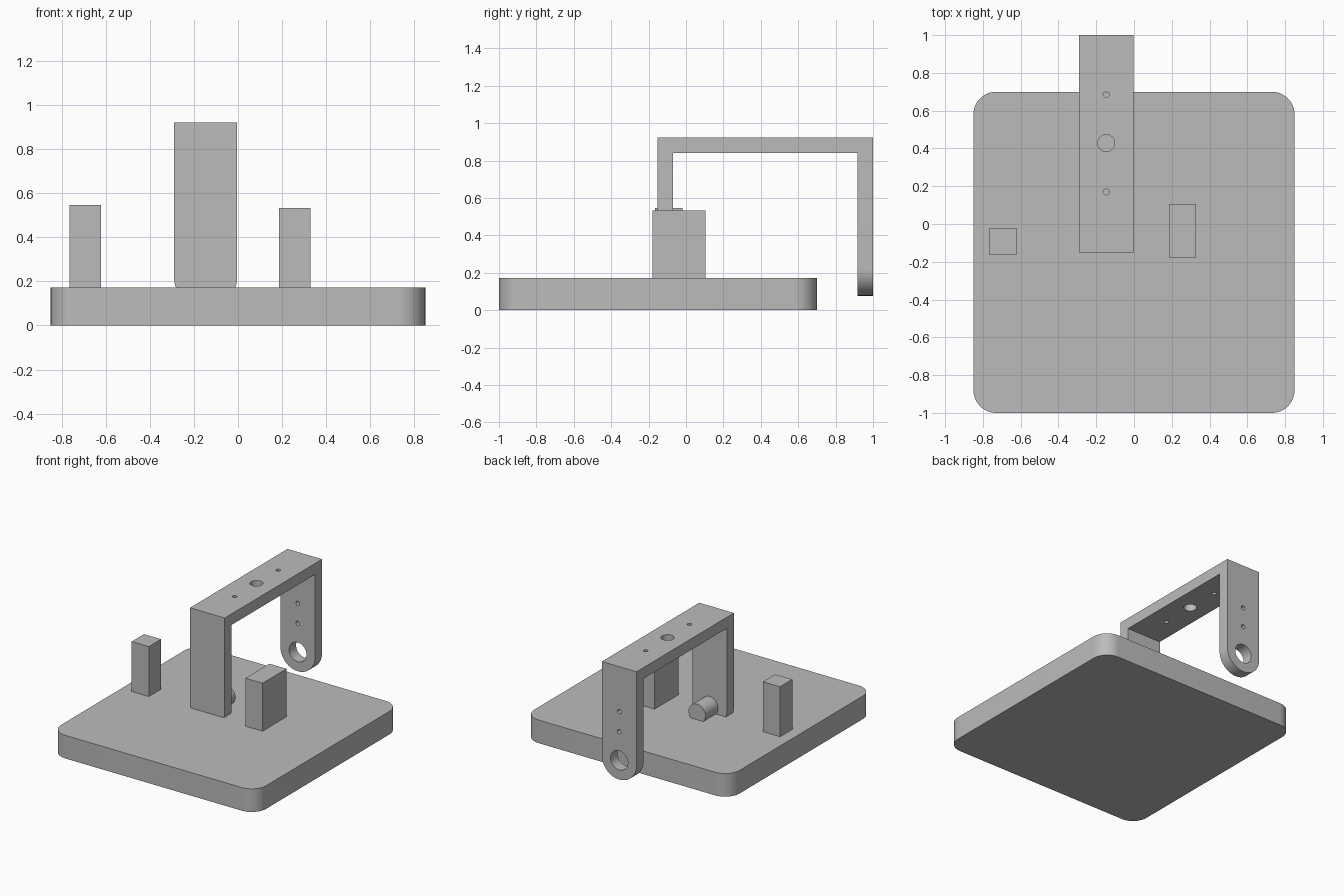
import bpy
import bmesh
import math
from mathutils import Matrix

default = bpy.data.objects.get("Cube")
if default:
    bpy.data.objects.remove(default, do_unlink=True)

grey = bpy.data.materials.new("plain_grey")
grey.use_nodes = True
colour = (0.5, 0.5, 0.5, 1.0)
grey.diffuse_color = colour
grey.node_tree.nodes["Principled BSDF"].inputs["Base Color"].default_value = colour

AXIS_X = -0.147          # centre line of the bracket
HALF_W = 0.1435          # half the bracket width
PIVOT_Z = 0.22           # height of the pivot hole
BASE_TOP = 0.173


def prism(name, points, start, end, axis):
    """Extrude a 2D outline along an axis: x uses (y, z), y uses (x, z), z uses (x, y)."""
    def place(a, b, t):
        return {"x": (t, a, b), "y": (a, t, b), "z": (a, b, t)}[axis]
    bm = bmesh.new()
    face = bm.faces.new([bm.verts.new(place(a, b, start)) for a, b in points])
    grown = bmesh.ops.extrude_face_region(bm, geom=[face])
    shift = place(0, 0, end - start)
    verts = [v for v in grown["geom"] if isinstance(v, bmesh.types.BMVert)]
    bmesh.ops.translate(bm, verts=verts, vec=shift)
    bmesh.ops.recalc_face_normals(bm, faces=bm.faces)
    mesh = bpy.data.meshes.new(name)
    bm.to_mesh(mesh)
    bm.free()
    mesh.materials.append(grey)
    obj = bpy.data.objects.new(name, mesh)
    bpy.context.collection.objects.link(obj)
    return obj


def arc(cx, cy, r, first, last, steps):
    angles = [math.radians(first + (last - first) * i / steps) for i in range(steps + 1)]
    return [(cx + r * math.cos(a), cy + r * math.sin(a)) for a in angles]


def circle(cx, cy, r, steps=48):
    return arc(cx, cy, r, 0, 360, steps)[:-1]


def rect(x0, x1, y0, y1):
    return [(x0, y0), (x1, y0), (x1, y1), (x0, y1)]


def select(obj):
    bpy.ops.object.select_all(action="DESELECT")
    obj.select_set(True)
    bpy.context.view_layer.objects.active = obj


def carve(obj, cutter, operation="DIFFERENCE"):
    cutter.hide_render = True
    mod = obj.modifiers.new("carve", "BOOLEAN")
    mod.operation = operation
    mod.solver = "EXACT"
    mod.object = cutter
    select(obj)
    bpy.ops.object.modifier_apply(modifier=mod.name)
    bpy.data.objects.remove(cutter, do_unlink=True)


def smooth(obj):
    select(obj)
    bpy.ops.object.shade_smooth_by_angle(angle=math.radians(30))


# Base plate with rounded corners
r = 0.12
corners = [(0.85 - r, 0.70 - r, 0), (-0.85 + r, 0.70 - r, 90),
           (-0.85 + r, -1 + r, 180), (0.85 - r, -1 + r, 270)]
outline = [p for x, y, a in corners for p in arc(x, y, r, a, a + 90, 12)]
base = prism("base_plate", outline, 0, BASE_TOP, "z")
smooth(base)

# Two upright blocks
prism("right_post", rect(-0.765, -0.623, -0.165, -0.02), BASE_TOP, 0.547, "z")
prism("left_post", rect(0.186, 0.328, -0.178, 0.105), BASE_TOP, 0.532, "z")

# U bracket: side profile trimmed by a round-ended outline
low, top, thick = PIVOT_Z - HALF_W, 0.922, 0.083
front, back = -0.152, 1.0
u_profile = [(front, low - 0.02), (front, top), (back, top), (back, low - 0.02),
             (back - thick, low - 0.02), (back - thick, top - thick),
             (front + thick, top - thick), (front + thick, low - 0.02)]
bracket = prism("u_bracket", u_profile, AXIS_X - 0.2, AXIS_X + 0.2, "x")
round_end = arc(AXIS_X, PIVOT_Z, HALF_W, 180, 360, 32)
round_end += [(AXIS_X + HALF_W, top + 0.1), (AXIS_X - HALF_W, top + 0.1)]
carve(bracket, prism("trim_outline", round_end, -0.3, 1.1, "y"), "INTERSECT")

# Holes in the rear leg and the top bar
for z, radius in ((PIVOT_Z, 0.072), (0.435, 0.016), (0.585, 0.016)):
    carve(bracket, prism("leg_hole", circle(AXIS_X, z, radius), 0.8, 1.1, "y"))
for y, radius in ((0.17, 0.016), (0.428, 0.045), (0.686, 0.016)):
    carve(bracket, prism("bar_hole", circle(AXIS_X, y, radius), 0.75, 1.0, "z"))
smooth(bracket)

# Pivot peg behind the front leg
peg = prism("pivot_peg", circle(AXIS_X, PIVOT_Z, 0.07), front + thick - 0.01, 0.08, "y")
smooth(peg)
